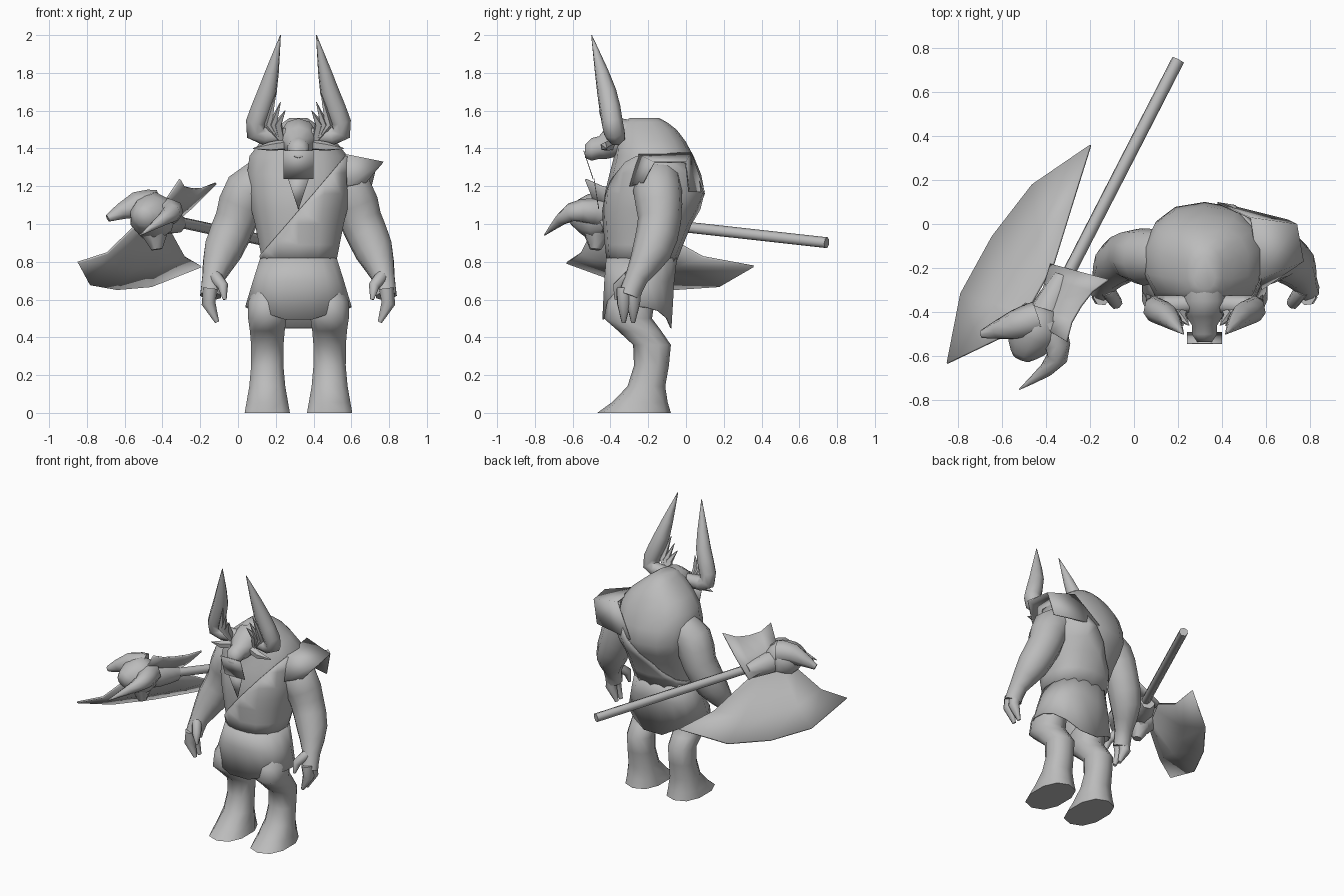
import bpy, bmesh, math
from mathutils import Vector

cube = bpy.data.objects.get("Cube")
if cube:
    bpy.data.objects.remove(cube, do_unlink=True)

shade = (0.5, 0.5, 0.5, 1)
grey = bpy.data.materials.new("plain grey")
grey.use_nodes = True
grey.diffuse_color = shade
grey.node_tree.nodes["Principled BSDF"].inputs["Base Color"].default_value = shade

MIDLINE = 0.32
X_AXIS, Y_AXIS, Z_AXIS = Vector((1, 0, 0)), Vector((0, 1, 0)), Vector((0, 0, 1))


def finish(name, bm, figure=True, mirror=False, thickness=0):
    """Make the object; parts of the figure are measured from its centre line."""
    bmesh.ops.recalc_face_normals(bm, faces=bm.faces)
    mesh = bpy.data.meshes.new(name)
    bm.to_mesh(mesh)
    bm.free()
    mesh.materials.append(grey)
    part = bpy.data.objects.new(name, mesh)
    bpy.context.collection.objects.link(part)
    if figure:
        part.location.x = MIDLINE
    if thickness:
        part.modifiers.new("thickness", "SOLIDIFY").thickness = thickness
    if mirror:
        part.modifiers.new("mirror", "MIRROR")
    bpy.ops.object.select_all(action="DESELECT")
    part.select_set(True)
    bpy.context.view_layer.objects.active = part
    bpy.ops.object.shade_smooth_by_angle(angle=math.radians(60))


def smooth_rows(rows, steps):
    """Pass a smooth curve through the rows, number by number."""
    result = []
    for i in range(len(rows) - 1):
        before, start = rows[max(i - 1, 0)], rows[i]
        end, after = rows[i + 1], rows[min(i + 2, len(rows) - 1)]
        for step in range(steps):
            t = step / steps
            row = []
            for p, a, b, q in zip(before, start, end, after):
                leave, arrive = (b - p) / 2, (q - a) / 2
                bend = (leave + a - b) * (1 - t) + (b - a - arrive) * t
                row.append(a + (b - a) * t + t * (1 - t) * bend)
            result.append(row)
    return result + [rows[-1]]


def skin(rings, sides, capped=True, power=1):
    """Rings are (centre, first half axis, second half axis); low power squares them."""
    def squared(value):
        return math.copysign(abs(value) ** power, value)

    bm = bmesh.new()
    loops = []
    for centre, u, v in rings:
        turns = [math.tau * (k + 0.5) / sides for k in range(sides)]
        loops.append([bm.verts.new(centre + u * squared(math.cos(a)) + v * squared(math.sin(a)))
                      for a in turns])
    for low, high in zip(loops, loops[1:]):
        for k in range(sides):
            nxt = (k + 1) % sides
            bm.faces.new((low[k], low[nxt], high[nxt], high[k]))
    if capped:
        bm.faces.new(loops[0])
        bm.faces.new(loops[-1])
    return bm


def tube(rows, sides=7, steps=2):
    """Round tube through rows of (x, y, z, radius)."""
    rows = smooth_rows(rows, steps)
    points = [Vector(row[:3]) for row in rows]
    rings, u = [], None
    for i, row in enumerate(rows):
        along = points[min(i + 1, len(rows) - 1)] - points[max(i - 1, 0)]
        along.normalize()
        u = along.orthogonal() if u is None else u - along * u.dot(along)
        u.normalize()
        rings.append((points[i], u * row[3], along.cross(u) * row[3]))
    return skin(rings, sides)


def trunk(rows, width_rule=None, grow=0, side=0, sides=14, steps=2, capped=True):
    """Level rings from rows of (height, front, back, half width)."""
    rings = []
    for row in smooth_rows(rows, steps):
        z, front, back = row[:3]
        width = width_rule(z) if width_rule else row[3]
        centre = Vector((side, (front + back) / 2, z))
        rings.append((centre, X_AXIS * (width + grow), Y_AXIS * ((back - front) / 2 + grow)))
    return skin(rings, sides, capped, power=0.85)


def sheet(rows):
    bm = bmesh.new()
    grid = [[bm.verts.new(point) for point in row] for row in rows]
    for near, far in zip(grid, grid[1:]):
        for k in range(len(near) - 1):
            bm.faces.new((near[k], near[k + 1], far[k + 1], far[k]))
    return bm


def blade(name, root, tips, bulge, sag):
    """Sheet from a straight root to a bowed edge between two tips."""
    root, tips = [[Vector(p) for p in pair] for pair in (root, tips)]
    rows, count = [], 4
    for s in (0, 0.5, 1):
        row = []
        for k in range(count + 1):
            t = k / count
            bow = math.sqrt(max(math.sin(math.pi * t), 0))
            edge = tips[0].lerp(tips[1], t) + Vector(bulge) * bow
            point = root[0].lerp(root[1], t).lerp(edge, s)
            row.append(point - Z_AXIS * sag * math.sin(math.pi * s))
        rows.append(row)
    finish(name, sheet(rows), figure=False, thickness=0.012)


# Hunched torso
torso = [(0.8, -0.41, -0.06, 0.195), (1, -0.43, 0.02, 0.235), (1.16, -0.43, 0.1, 0.27),
         (1.36, -0.38, 0.04, 0.265), (1.5, -0.36, -0.05, 0.13), (1.56, -0.3, -0.14, 0.05)]
finish("torso", trunk(torso))

# Tunic hung from one shoulder, cut along a diagonal
bm = trunk(torso[:4], grow=0.01, capped=False)
bmesh.ops.bisect_plane(bm, geom=bm.verts[:] + bm.edges[:] + bm.faces[:], clear_outer=True,
                       plane_co=Z_AXIS * 1.07, plane_no=Z_AXIS - X_AXIS * 1.15)
finish("tunic", bm, thickness=0.006)

# Stiff flap over the left shoulder: front, top and back panels
finish("shoulder_flap", sheet([
    [(0.58, -0.3, 1.2), (0.68, -0.23, 1.22)], [(0.57, -0.25, 1.37), (0.77, -0.17, 1.33)],
    [(0.53, 0.03, 1.38), (0.74, 0, 1.33)], [(0.38, 0.1, 1.17), (0.7, 0.02, 1.17)]]),
    figure=False, thickness=0.008)

# Flared skirt with a hem that dips toward the middle, lower at the back
bm = trunk([(0.82, -0.42, -0.05, 0.2), (0.57, -0.44, -0.08, 0.28)], grow=0.006, sides=16, capped=False)
for v in bm.verts:
    if v.co.z < 0.6:
        dip = 0.16 if v.co.y > -0.26 else 0.1
        v.co.z -= dip * (1 - abs(v.co.x) / 0.3)
finish("skirt", bm, thickness=0.006)

# Legs with bent hocks and broad feet
leg = [(0.66, -0.38, -0.14), (0.5, -0.435, -0.18), (0.36, -0.28, -0.08),
       (0.14, -0.31, -0.11), (0, -0.47, -0.08)]
finish("legs", trunk(leg, lambda z: min(0.088 + 0.45 * (z - 0.3) ** 2, 0.125) - max(z - 0.55, 0) / 2,
                     side=0.165, sides=10), mirror=True)

# Arms, fingers and thumbs
finish("arms", tube([(0.14, -0.14, 1.26, 0.11), (0.27, -0.15, 1.17, 0.13), (0.33, -0.14, 1.02, 0.115),
                     (0.4, -0.18, 0.86, 0.105), (0.45, -0.26, 0.72, 0.062), (0.465, -0.3, 0.62, 0.058)],
                    sides=10), mirror=True)
for y in (-0.28, -0.33):
    finish("finger", tube([(0.465, y, 0.66, 0.04), (0.475, y, 0.58, 0.038), (0.43, y, 0.48, 0.012)],
                          steps=1), mirror=True)
finish("thumbs", tube([(0.44, -0.3, 0.72, 0.035), (0.4, -0.36, 0.67, 0.03),
                       (0.39, -0.37, 0.6, 0.01)], steps=1), mirror=True)

# Head and muzzle, swept forward
head = [(-0.22, 1.44, 0.1), (-0.35, 1.46, 0.1), (-0.42, 1.43, 0.085),
        (-0.46, 1.405, 0.06), (-0.5, 1.395, 0.06), (-0.535, 1.385, 0.035)]
finish("head", skin([(Vector((0, y, z)), X_AXIS * r, Z_AXIS * r) for y, z, r in head], 10))

# Upswept horns, with pointed tufts beside them
finish("horns", tube([(0.05, -0.36, 1.47, 0.04), (0.225, -0.38, 1.485, 0.055), (0.165, -0.42, 1.7, 0.052),
                      (0.095, -0.5, 2, 0.002)], sides=8, steps=3), mirror=True)
for k in range(3):
    lean, top = 0.07 + 0.025 * k, 1.6 + 0.045 * k
    finish("tuft", tube([(0.09, -0.39, 1.44, 0.02), (lean + 0.04, -0.42, 1.53, 0.025),
                         (lean, -0.46, top, 0.002)], sides=5, steps=1), mirror=True)

# Drooping ears, beard plate and its hanging point
finish("ears", tube([(0.07, -0.4, 1.42, 0.03), (0.15, -0.43, 1.41, 0.025), (0.24, -0.42, 1.4, 0.002)],
                    sides=5, steps=1), mirror=True)


def plate(name, half_top, half_bottom, high, low):
    """Flat plate between two heights, given as (y, z)."""
    finish(name, sheet([[(-w, *level), (w, *level)] for w, level in
                        ((half_top, high), (half_bottom, low))]), thickness=0.004)


plate("beard", 0.08, 0.08, (-0.54, 1.39), (-0.49, 1.24))
plate("beard_point", 0.055, 0.002, (-0.485, 1.24), (-0.46, 1.08))

# Axe shaft with its socket
butt, neck, tip = Vector((0.2, 0.745, 0.9)), Vector((-0.32, -0.24, 1)), Vector((-0.45, -0.52, 1.04))
finish("axe_shaft", tube([(*butt, 0.03), (*tip, 0.03)], steps=1), figure=False)
finish("axe_socket", tube([(*neck, 0.05), (*neck.lerp(tip, 0.5), 0.08), (*tip, 0.07)]), figure=False)

# Broad crescent blade and the short one opposite
blade("axe_blade", [(-0.54, -0.48, 1), (-0.37, -0.18, 0.98)],
      [(-0.85, -0.63, 0.8), (-0.2, 0.36, 0.78)], (-0.12, 0.08, -0.13), 0.05)
blade("axe_rear_blade", [(-0.46, -0.44, 1.04), (-0.38, -0.18, 0.98)],
      [(-0.31, -0.53, 1.24), (-0.12, -0.25, 1.22)], (-0.03, 0.02, -0.04), 0.01)

# Horned skull on the end of the axe
finish("axe_skull", tube([(-0.42, -0.38, 1.04, 0.08), (-0.45, -0.47, 1.04, 0.13),
                          (-0.49, -0.56, 1.04, 0.09), (-0.51, -0.61, 1.03, 0.04)], sides=9), figure=False)
finish("axe_skull_jaw", tube([(-0.45, -0.47, 1, 0.1), (-0.43, -0.48, 0.865, 0.03)]), figure=False)
finish("axe_skull_front_horn", tube([(-0.39, -0.46, 1.06, 0.08), (-0.35, -0.61, 1.06, 0.05),
                                     (-0.52, -0.75, 0.94, 0.003)], steps=3), figure=False)
finish("axe_skull_side_horn", tube([(-0.44, -0.43, 1.1, 0.08), (-0.54, -0.46, 1.1, 0.07),
                                    (-0.69, -0.5, 1.03, 0.02)]), figure=False)
